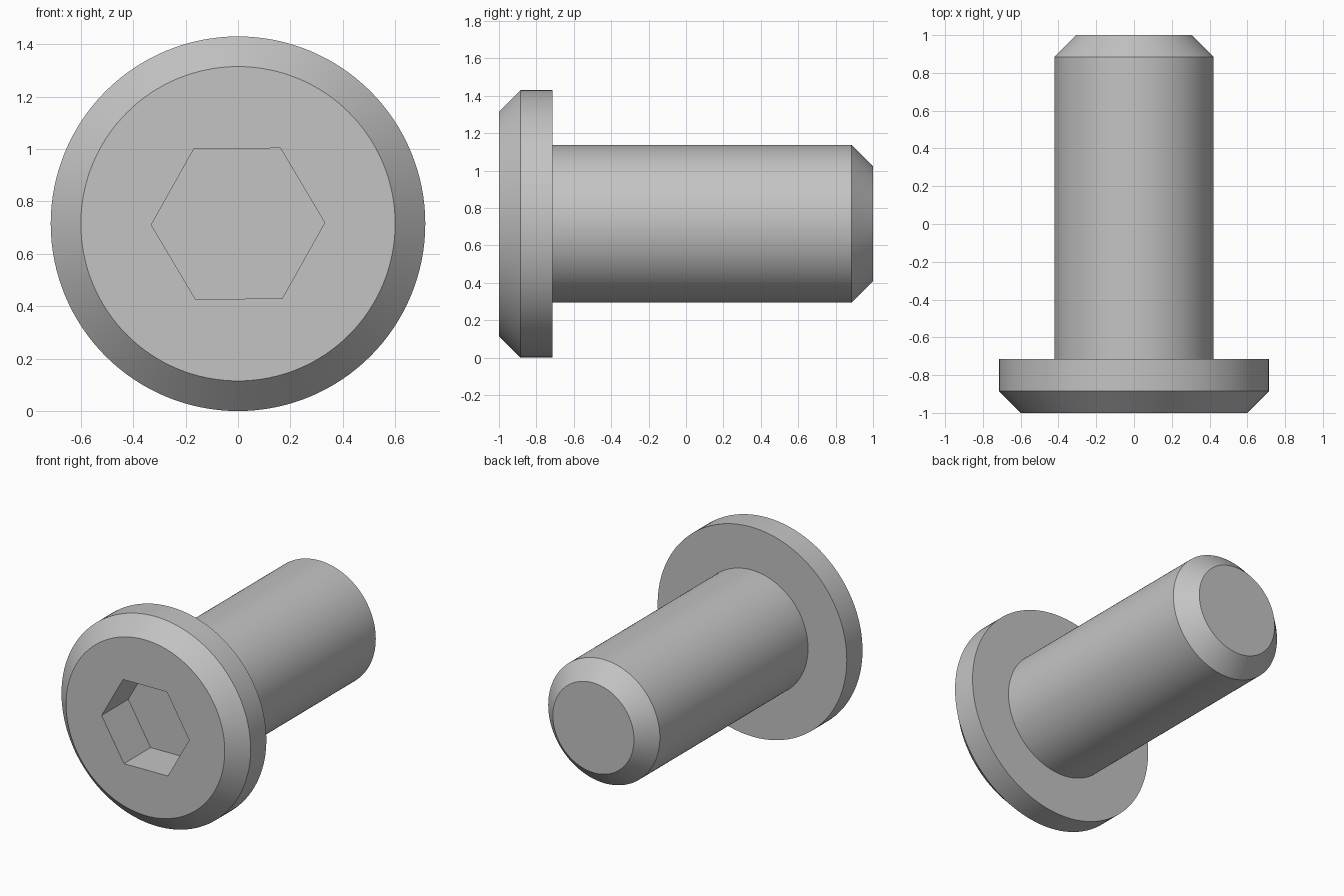
import bpy, bmesh, math
from mathutils import Matrix

if "Cube" in bpy.data.objects:
    bpy.data.objects.remove(bpy.data.objects["Cube"], do_unlink=True)

AXIS_Z = 0.715

grey = bpy.data.materials.new("steel_grey")
grey.use_nodes = True
grey.diffuse_color = (0.55, 0.55, 0.55, 1)
grey.node_tree.nodes["Principled BSDF"].inputs["Base Color"].default_value = (0.55, 0.55, 0.55, 1)


def turned(name, profile, sides, turn=0.0):
    """Solid of revolution about the y axis from (radius, y) points."""
    bm = bmesh.new()
    rings = []
    for r, y in profile:
        angles = [turn + math.tau * i / sides for i in range(sides)]
        rings.append([bm.verts.new((r * math.cos(a), y, AXIS_Z + r * math.sin(a))) for a in angles])
    for a, b in zip(rings, rings[1:]):
        for i in range(sides):
            j = (i + 1) % sides
            bm.faces.new((a[i], a[j], b[j], b[i]))
    bm.faces.new(rings[0])
    bm.faces.new(rings[-1])
    bmesh.ops.recalc_face_normals(bm, faces=bm.faces)
    mesh = bpy.data.meshes.new(name)
    bm.to_mesh(mesh)
    bm.free()
    mesh.materials.append(grey)
    obj = bpy.data.objects.new(name, mesh)
    bpy.context.collection.objects.link(obj)
    return obj


# Chamfered head and shank turned as one solid
bolt = turned("bolt", [(0.6, -1), (0.715, -0.885), (0.715, -0.715),
                       (0.422, -0.715), (0.422, 0.885), (0.307, 1)], 128)

# Hexagonal drive socket
cutter = turned("socket_cutter", [(0.331, -1.2), (0.331, -0.712)], 6, math.radians(0.7))
cutter.hide_render = True
cutter.hide_viewport = True
cut = bolt.modifiers.new("hex_socket", 'BOOLEAN')
cut.operation = 'DIFFERENCE'
cut.solver = 'EXACT'
cut.object = cutter

# Bake the cut, then smooth the round walls only
depsgraph = bpy.context.evaluated_depsgraph_get()
cut_mesh = bpy.data.meshes.new_from_object(bolt.evaluated_get(depsgraph))
bolt.modifiers.clear()
bolt.data = cut_mesh
bpy.data.objects.remove(cutter, do_unlink=True)

bpy.ops.object.select_all(action='DESELECT')
bolt.select_set(True)
bpy.context.view_layer.objects.active = bolt
bpy.ops.object.shade_smooth_by_angle(angle=math.radians(30))
